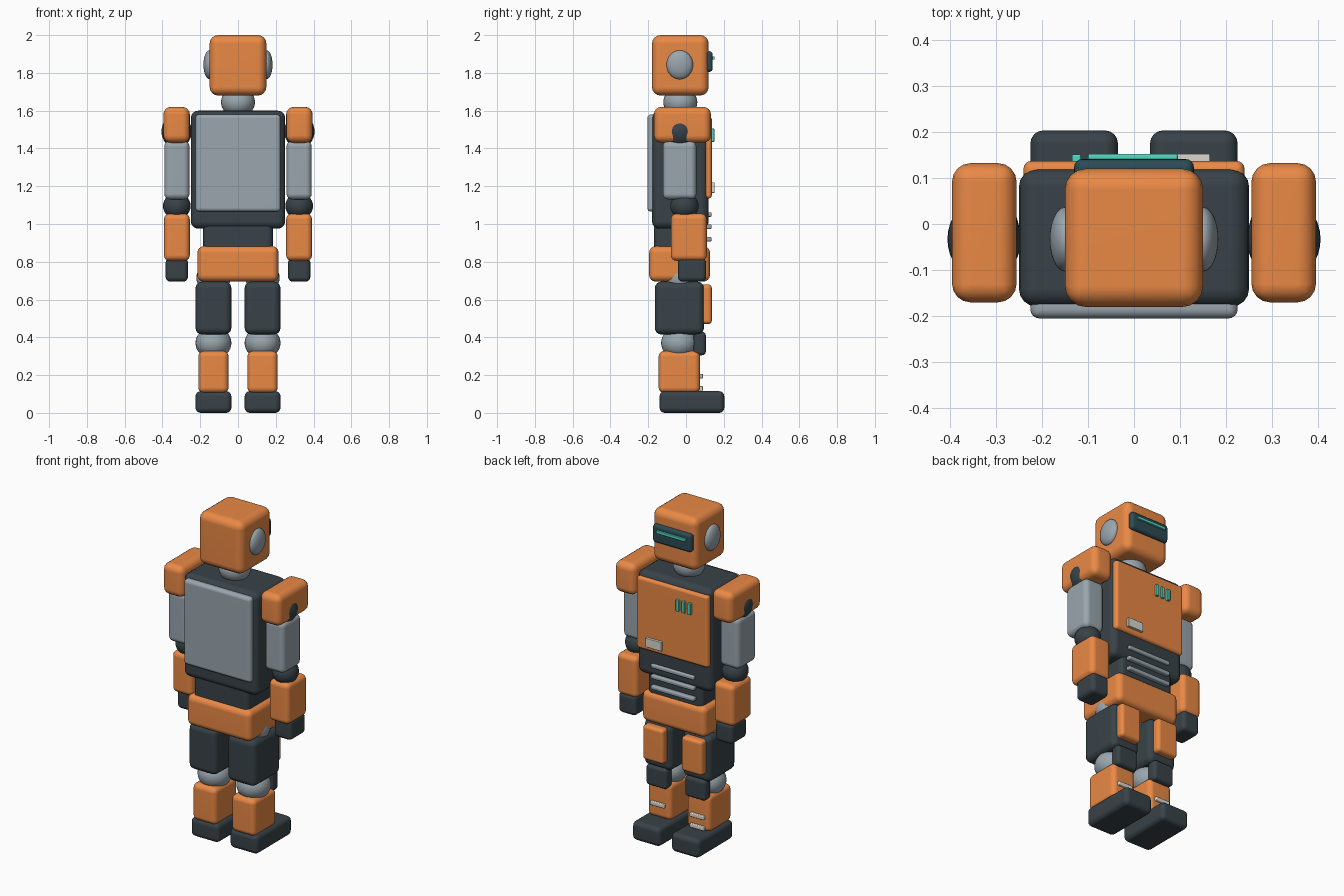
import bpy, bmesh, math
from mathutils import Matrix


def mat(name, r, g, b):
    m = bpy.data.materials.new(name)
    m.diffuse_color = (r, g, b, 1)
    return m


ORANGE = mat("orange_shell", 0.82, 0.25, 0.06)
DARK = mat("dark_shell", 0.04, 0.055, 0.065)
STEEL = mat("steel", 0.32, 0.38, 0.42)
GLASS = mat("visor_glass", 0.025, 0.07, 0.09)
GLOW = mat("teal_glow", 0.08, 0.7, 0.55)
PALE = mat("pale_marking", 0.7, 0.68, 0.62)


def finish(name, bm, material):
    me = bpy.data.meshes.new(name)
    bm.to_mesh(me)
    bm.free()
    for p in me.polygons:
        p.use_smooth = True
    me.materials.append(material)
    ob = bpy.data.objects.new(name, me)
    bpy.context.collection.objects.link(ob)
    return ob


def box(name, x, y, z, material, r=0.03):
    """Rounded box from (min, max) ranges on each axis."""
    bm = bmesh.new()
    bmesh.ops.create_cube(bm, size=1)
    for v in bm.verts:
        v.co = [a[0] + (c + 0.5) * (a[1] - a[0]) for a, c in zip((x, y, z), v.co)]
    ob = finish(name, bm, material)
    bev = ob.modifiers.new("round", 'BEVEL')
    bev.width = r
    bev.segments = 4
    bev.limit_method = 'NONE'
    ob.modifiers.new("normals", 'WEIGHTED_NORMAL').keep_sharp = True
    return ob


def ball(name, c, r, material):
    bm = bmesh.new()
    m = Matrix.Translation(c) @ Matrix.Diagonal((*r, 1))
    bmesh.ops.create_uvsphere(bm, u_segments=32, v_segments=16, radius=1, matrix=m)
    return finish(name, bm, material)


# Head, visor and neck
box("head", (-0.15, 0.15), (-0.18, 0.12), (1.68, 2.0), ORANGE, 0.045)
box("visor", (-0.13, 0.13), (0.095, 0.141), (1.805, 1.915), GLASS, 0.018)
box("visor_light", (-0.1, 0.095), (0.135, 0.152), (1.87, 1.888), GLOW, 0.004)
ball("neck", (0, -0.03, 1.645), (0.09, 0.09, 0.08), STEEL)

# Torso, plates, waist and pelvis
box("torso", (-0.25, 0.25), (-0.18, 0.12), (0.975, 1.6), DARK, 0.04)
box("rear_panel", (-0.225, 0.225), (-0.205, -0.15), (1.065, 1.58), STEEL, 0.02)
box("chest_plate", (-0.24, 0.24), (0.09, 0.137), (1.135, 1.57), ORANGE, 0.018)
box("waist", (-0.185, 0.185), (-0.17, 0.11), (0.84, 1.02), DARK, 0.03)
box("pelvis", (-0.215, 0.215), (-0.195, 0.127), (0.695, 0.883), ORANGE, 0.035)

# Chest lights, label plate and waist ribs
for i in range(3):
    x = -0.125 + 0.04 * i
    box(f"chest_light_{i}", (x - 0.01, x + 0.01), (0.13, 0.151), (1.435, 1.505), GLOW, 0.004)
    z = 0.92 + 0.065 * i
    box(f"waist_rib_{i}", (-0.145, 0.145), (0.105, 0.136), (z - 0.012, z + 0.012), STEEL, 0.008)
box("label_plate", (0.06, 0.165), (0.13, 0.152), (1.165, 1.22), PALE, 0.003)

# Mirrored limbs
for side, s in (("left", -1), ("right", 1)):
    def b(part, x, *args):
        box(f"{side}_{part}", sorted((s * x[0], s * x[1])), *args)

    def o(part, c, r, m):
        ball(f"{side}_{part}", (s * c[0], c[1], c[2]), r, m)

    o("ear_disc", (0.15, -0.033, 1.843), (0.033, 0.07, 0.077), STEEL)
    # Arm
    b("shoulder", (0.255, 0.395), (-0.17, 0.132), (1.43, 1.62), ORANGE, 0.04)
    o("shoulder_joint", (0.325, -0.033, 1.49), (0.08, 0.09, 0.09), DARK)
    b("upper_arm", (0.257, 0.39), (-0.123, 0.055), (1.13, 1.44), STEEL, 0.03)
    o("elbow", (0.324, -0.008, 1.095), (0.073, 0.075, 0.07), DARK)
    b("forearm", (0.255, 0.392), (-0.08, 0.11), (0.805, 1.055), ORANGE, 0.03)
    b("hand", (0.265, 0.383), (-0.043, 0.107), (0.695, 0.82), DARK, 0.025)
    # Leg
    o("hip_joint", (0.13, -0.035, 0.715), (0.09, 0.09, 0.09), STEEL)
    b("thigh", (0.035, 0.225), (-0.165, 0.095), (0.415, 0.695), DARK, 0.035)
    b("thigh_plate", (0.06, 0.2), (0.075, 0.137), (0.47, 0.68), ORANGE, 0.02)
    o("knee", (0.13, -0.035, 0.37), (0.095, 0.097, 0.085), STEEL)
    b("knee_cap", (0.06, 0.2), (0.04, 0.105), (0.305, 0.43), DARK, 0.02)
    b("shin", (0.05, 0.21), (-0.145, 0.075), (0.105, 0.328), ORANGE, 0.03)
    b("foot", (0.035, 0.225), (-0.14, 0.203), (0, 0.115), DARK, 0.028)
    # Shin markings: two on one leg, one on the other
    for i, z in enumerate((0.195, 0.13) if s < 0 else (0.195,)):
        b(f"shin_mark_{i}", (0.085, 0.18), (0.065, 0.09), (z - 0.012, z + 0.012), PALE, 0.005)
